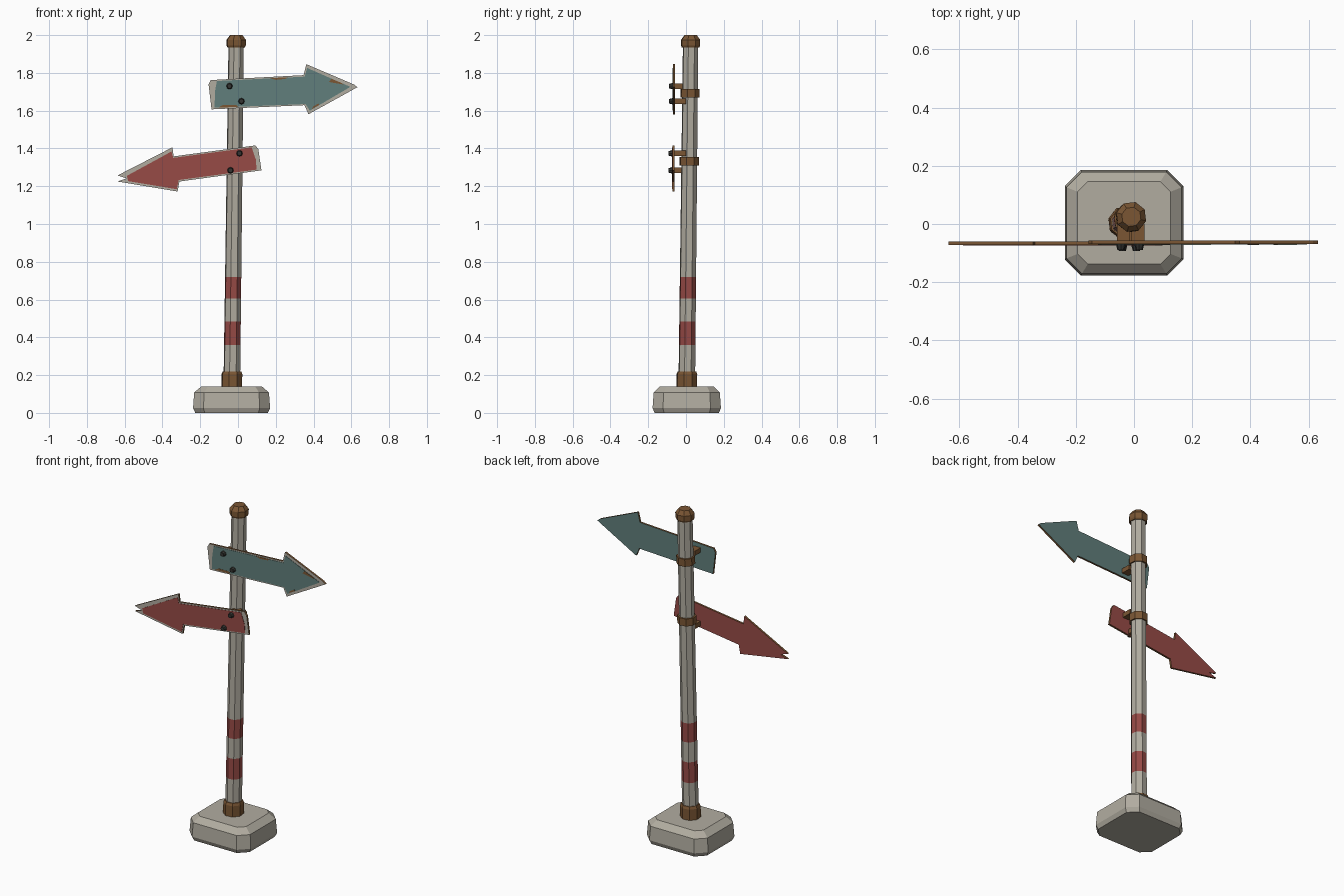
import bpy, bmesh, math
from mathutils import Matrix, Vector

if "Cube" in bpy.data.objects:
    bpy.data.objects.remove(bpy.data.objects["Cube"])


def material(name, srgb):
    linear = [(c / 255) ** 2.2 for c in srgb] + [1]
    m = bpy.data.materials.new(name)
    m.use_nodes = True
    m.diffuse_color = linear
    m.node_tree.nodes["Principled BSDF"].inputs["Base Color"].default_value = linear
    return m


GREY = material("weathered_grey", (176, 171, 159))
RED = material("faded_red", (150, 76, 72))
TEAL = material("faded_teal", (97, 126, 123))
RUST = material("rusty_brown", (122, 87, 55))
DARK = material("dark_metal", (55, 55, 52))


def finish(name, bm, mats):
    bmesh.ops.recalc_face_normals(bm, faces=bm.faces)
    mesh = bpy.data.meshes.new(name)
    for m in mats:
        mesh.materials.append(m)
    bm.to_mesh(mesh)
    bm.free()
    obj = bpy.data.objects.new(name, mesh)
    bpy.context.collection.objects.link(obj)
    return obj


def loft(bm, rings):
    """Skin a stack of equal-length rings and close both ends."""
    loops = [[bm.verts.new(p) for p in ring] for ring in rings]
    for a, b in zip(loops, loops[1:]):
        for i in range(len(a)):
            j = (i + 1) % len(a)
            bm.faces.new((a[i], a[j], b[j], b[i]))
    bm.faces.new(loops[0])
    bm.faces.new(loops[-1])


def axis(z):
    """Centre line of the slightly leaning post."""
    t = (z - 0.14) / 1.8
    return Vector((-0.033 + 0.023 * t, 0.004 + 0.02 * t, z))


def turned(name, profile, mats, sides=8):
    """Faceted solid around the post axis from (z, radius) pairs."""
    bm = bmesh.new()
    rings = []
    for z, r in profile:
        angles = [math.tau * (i + 0.65) / sides for i in range(sides)]
        rings.append([axis(z) + Vector((r * math.cos(a), r * math.sin(a), 0)) for a in angles])
    loft(bm, rings)
    return finish(name, bm, mats)


def plate(name, outline, y0, y1, front, back, side):
    """Flat board from an (x, z) outline, coloured by facing."""
    bm = bmesh.new()
    loft(bm, [[(x, y, z) for x, z in outline] for y in (y0, y1)])
    obj = finish(name, bm, [front, back, side])
    for f in obj.data.polygons:
        f.material_index = 0 if f.normal.y < -0.9 else 1 if f.normal.y > 0.9 else 2
    return obj


def box(name, center, size, mat):
    bm = bmesh.new()
    bmesh.ops.create_cube(bm, size=1, matrix=Matrix.Translation(center) @ Matrix.Diagonal((*size, 1)))
    return finish(name, bm, [mat])


# Foundation block: rectangle with cut corners, bevelled top and bottom
def cut_rectangle(hx, hy, c, z):
    quarter = [(hx, hy - c), (hx - c, hy)]
    half = quarter + [(-x, y) for x, y in reversed(quarter)]
    return [(x - 0.034, y + 0.004, z) for x, y in half + [(-x, -y) for x, y in half]]


bm = bmesh.new()
loft(bm, [cut_rectangle(0.192, 0.17, 0.05, 0),
          cut_rectangle(0.204, 0.181, 0.055, 0.025),
          cut_rectangle(0.198, 0.175, 0.053, 0.108),
          cut_rectangle(0.16, 0.142, 0.035, 0.14)])
finish("foundation_block", bm, [GREY])

# Post with two painted bands
levels = [0.12, 0.36, 0.485, 0.605, 0.72, 1.95]
post = turned("post", [(z, 0.046 - 0.002 * z) for z in levels], [GREY, RED])
for f in post.data.polygons:
    z = f.center.z
    f.material_index = int(0.36 < z < 0.485 or 0.605 < z < 0.72)

# Rusty fittings along the post
turned("base_collar", [(0.13, 0.057), (0.205, 0.057), (0.22, 0.051)], [RUST])
turned("post_cap", [(1.935, 0.048), (1.945, 0.053), (1.975, 0.053), (2.0, 0.034)], [RUST])
turned("upper_clamp", [(1.67, 0.052), (1.715, 0.052)], [RUST])
turned("lower_clamp", [(1.31, 0.053), (1.355, 0.053)], [RUST])


# Arrow boards: bare board, painted panel, bolts and bracket arms
def sign(name, outline, panel, bolts, paint, y):
    plate(name + "_board", outline, y - 0.006, y + 0.006, GREY, paint, RUST)
    plate(name + "_paint", panel, y - 0.008, y - 0.005, paint, paint, paint)
    for i, (x, z) in enumerate(bolts):
        bm = bmesh.new()
        place = Matrix.Translation((x, y - 0.015, z)) @ Matrix.Rotation(math.pi / 2, 4, "X")
        bmesh.ops.create_cone(bm, cap_ends=True, segments=8, radius1=0.018,
                              radius2=0.012, depth=0.022, matrix=place)
        finish(f"{name}_bolt_{i + 1}", bm, [DARK])
        box(f"{name}_arm_{i + 1}", (x * 0.8, y / 2 + 0.002, z), (0.045, -y - 0.004, 0.028), RUST)


sign("upper_sign",
     [(-0.14, 1.607), (0.352, 1.629), (0.373, 1.581), (0.632, 1.724), (0.615, 1.738),
      (0.362, 1.846), (0.347, 1.788), (-0.144, 1.762), (-0.156, 1.74)],
     [(-0.124, 1.616), (0.358, 1.635), (0.38, 1.6), (0.595, 1.726),
      (0.366, 1.826), (0.353, 1.78), (-0.112, 1.757), (-0.122, 1.7)],
     [(-0.045, 1.73), (0.018, 1.65)], TEAL, -0.063)
sign("lower_sign",
     [(0.124, 1.284), (0.108, 1.395), (0.092, 1.416), (-0.341, 1.358), (-0.347, 1.406),
      (-0.638, 1.257), (-0.59, 1.241), (-0.638, 1.225), (-0.32, 1.172), (-0.31, 1.225)],
     [(0.098, 1.288), (0.095, 1.34), (0.072, 1.406), (-0.343, 1.35), (-0.352, 1.384),
      (-0.588, 1.255), (-0.582, 1.227), (-0.324, 1.184), (-0.314, 1.233)],
     [(0.008, 1.374), (-0.04, 1.284)], RED, -0.066)

# Rust chips on the upper sign paint
chips = [[(0.17, 1.772), (0.2, 1.763), (0.25, 1.768), (0.265, 1.777)],
         [(-0.105, 1.616), (0, 1.62), (-0.01, 1.631), (-0.08, 1.63)],
         [(0.48, 1.752), (0.56, 1.738), (0.548, 1.747), (0.495, 1.768)],
         [(0.39, 1.608), (0.43, 1.63), (0.425, 1.638), (0.398, 1.622)]]
for i, chip in enumerate(chips):
    plate(f"rust_chip_{i + 1}", chip, -0.0722, -0.07, RUST, RUST, RUST)
